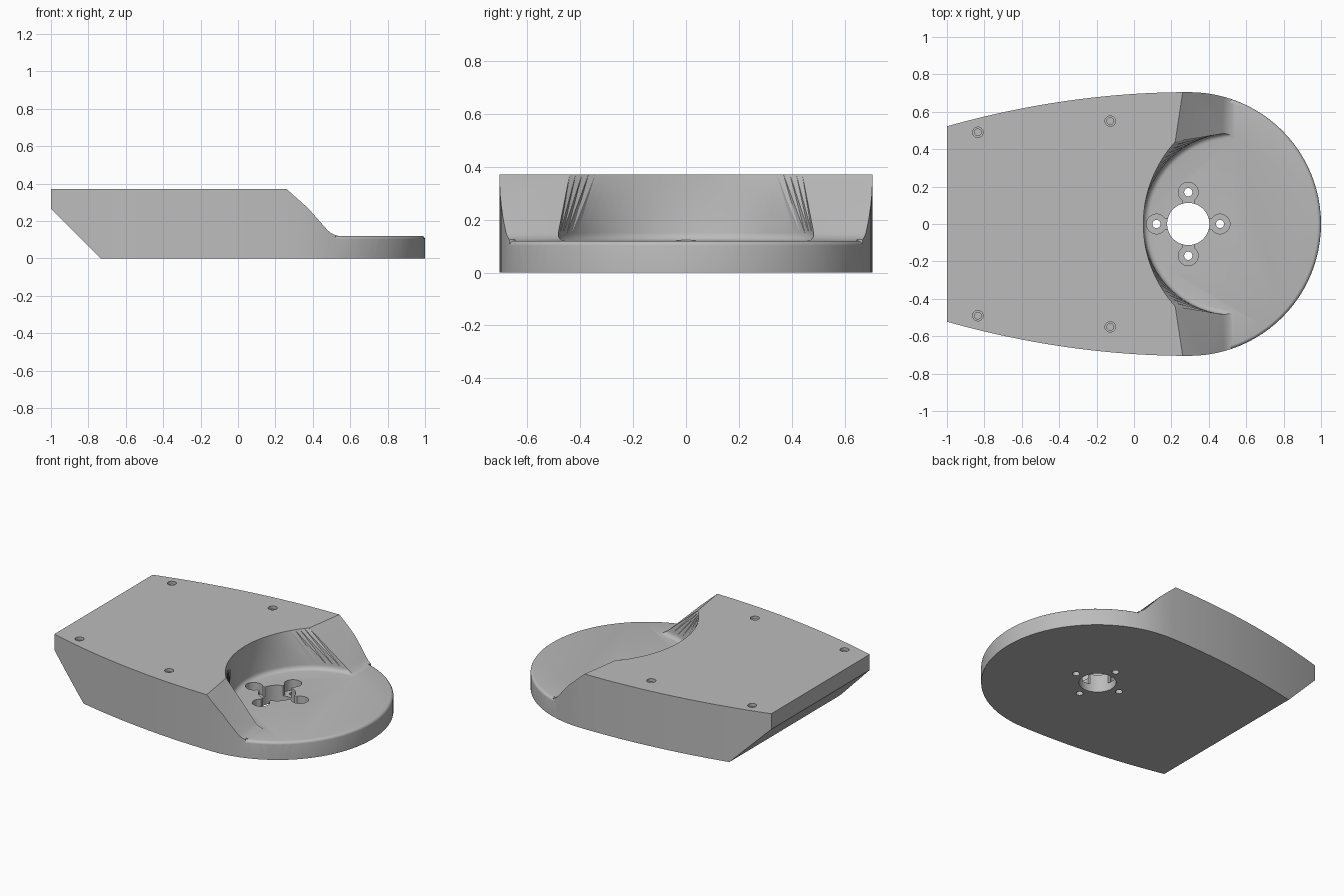
import bpy, bmesh, math
from mathutils import Vector

if "Cube" in bpy.data.objects:
    bpy.data.objects.remove(bpy.data.objects["Cube"])

HEIGHT, FLOOR = 0.37, 0.12      # raised deck and low round platform
CX, R = 0.295, 0.705            # centre and radius of the rounded nose


def loft(name, rings):
    """Solid through equal-length rings of points, capped at both ends."""
    bm = bmesh.new()
    vs = [[bm.verts.new(p) for p in ring] for ring in rings]
    n = len(vs[0])
    sides = []
    for a, b in zip(vs, vs[1:]):
        for i in range(n):
            j = (i + 1) % n
            sides.append(bm.faces.new((a[i], a[j], b[j], b[i])))
    bm.faces.new(vs[0][::-1])
    bm.faces.new(vs[-1])
    if len(rings) > 2:
        bmesh.ops.triangulate(bm, faces=sides)
    bmesh.ops.recalc_face_normals(bm, faces=bm.faces[:])
    mesh = bpy.data.meshes.new(name)
    bm.to_mesh(mesh)
    bm.free()
    ob = bpy.data.objects.new(name, mesh)
    bpy.context.collection.objects.link(ob)
    return ob


def prism(name, outline, z0, z1):
    return loft(name, [[(x, y, z) for x, y in outline] for z in (z0, z1)])


def disc(x, y, r, n=32):
    return [(x + r * math.cos(2 * math.pi * i / n),
             y + r * math.sin(2 * math.pi * i / n)) for i in range(n)]


def cut(target, cutter):
    cutter.hide_render = True
    bpy.context.view_layer.objects.active = target
    mod = target.modifiers.new("cut", 'BOOLEAN')
    mod.operation, mod.solver, mod.object = 'DIFFERENCE', 'EXACT', cutter
    bpy.ops.object.modifier_apply(modifier=mod.name)
    bpy.data.objects.remove(cutter, do_unlink=True)


# Body: half-round nose, gently curved sides, flat back
nose = [(CX + R * math.cos(math.radians(3.75 * i)),
         R * math.sin(math.radians(3.75 * i))) for i in range(-24, 25)]
side = []
for i in range(1, 25):
    dx = (CX + 1) * i / 24
    side.append((CX - dx, R - dx * dx / 9.18))
body = prism("base_body", nose + side + [(x, -y) for x, y in side[::-1]], 0, HEIGHT)

# Sloping underside at the back
wedge = [(-0.635, -0.1), (-1.1, 0.365), (-1.1, -0.1)]
cut(body, loft("back_wedge", [[(x, y, z) for x, z in wedge] for y in (-1, 1)]))


# Front recess: curved wall and sloping shoulders, lofted from floor to deck
def arc(cx, r, y_end, n=32):
    a = math.asin(y_end / r)
    return [Vector((cx - r * math.cos(a - 2 * a * i / n),
                    r * math.sin(a - 2 * a * i / n))) for i in range(n + 1)]


low = [Vector((0.51, 0.9))] + arc(0.54, 0.49, 0.489) + [Vector((0.51, -0.9))]
high = [Vector((0.29, 0.9))] + arc(0.704, 0.654, 0.44) + [Vector((0.29, -0.9))]


def recess_ring(z, inset):
    t = (z - FLOOR) / (HEIGHT - FLOOR)
    ring = []
    last = len(low) - 1
    for i, (a, b) in enumerate(zip(low, high)):
        p = a.lerp(b, t) if t <= 1 else a + (b - a) * t
        if i in (0, last):
            p = p + Vector((inset, 0))
        elif i in (1, last - 1):
            p = p + Vector((inset, -inset if p.y > 0 else inset))
        else:
            p = p + (Vector((0.54, 0)) - a).normalized() * inset
        ring.append((p.x, p.y, z))
    return ring + [(1.2, -0.9, z), (1.2, 0.9, z)]


rings = []
for k in range(5):
    a = math.radians(22.5 * k)
    rings.append(recess_ring(FLOOR + 0.03 * (1 - math.cos(a)), 0.03 * (1 - math.sin(a))))
rings += [recess_ring(HEIGHT, 0), recess_ring(HEIGHT + 0.03, 0)]
cut(body, loft("recess", rings))

# Rounded upper rim of the nose
b = 0.02
section = [(R - b + (b + 0.0005) * math.sin(math.radians(22.5 * k)),
            FLOOR - b + (b + 0.0005) * math.cos(math.radians(22.5 * k))) for k in range(5)]
section += [(R + 0.04, FLOOR - b), (R + 0.04, FLOOR + 0.02), (R - b, FLOOR + 0.02)]
sweep = []
for i in range(-19, 20):
    t = math.radians(3.75 * i)
    sweep.append([(CX + r * math.cos(t), r * math.sin(t), z) for r, z in section])
cut(body, loft("rim_rounding", sweep))

# Central opening with four keyhole-shaped screw seats
HX = 0.29
cut(body, prism("centre_hole", disc(HX, 0, 0.113, 48), -0.1, 0.3))
for dx, dy in ((1, 0), (0, 1), (-1, 0), (0, -1)):
    x, y = HX + 0.17 * dx, 0.17 * dy
    cut(body, prism("seat", disc(x, y, 0.053), 0.05, 0.3))
    w = 0.03
    slot = [(HX + dx * u - dy * v, dy * u + dx * v)
            for u, v in ((0.06, -w), (0.15, -w), (0.15, w), (0.06, w))]
    cut(body, prism("slot", slot, 0.052, 0.3))
    cut(body, prism("screw_hole", disc(x, y, 0.022, 24), -0.1, 0.2))

# Stepped blind screw holes in the deck
for x, y in ((-0.835, 0.49), (-0.127, 0.55)):
    for s in (1, -1):
        cut(body, prism("hole_step", disc(x, y * s, 0.028, 24), HEIGHT - 0.02, 0.5))
        cut(body, prism("hole_core", disc(x, y * s, 0.018, 24), HEIGHT - 0.12, 0.5))

# Single grey finish
grey = bpy.data.materials.new("plain_grey")
grey.diffuse_color = (0.5, 0.5, 0.5, 1)
grey.use_nodes = True
grey.node_tree.nodes["Principled BSDF"].inputs["Base Color"].default_value = grey.diffuse_color
body.data.materials.clear()
body.data.materials.append(grey)
for p in body.data.polygons:
    p.material_index = 0

bpy.ops.object.select_all(action='DESELECT')
body.select_set(True)
bpy.context.view_layer.objects.active = body
bpy.ops.object.shade_smooth_by_angle(angle=math.radians(30))
